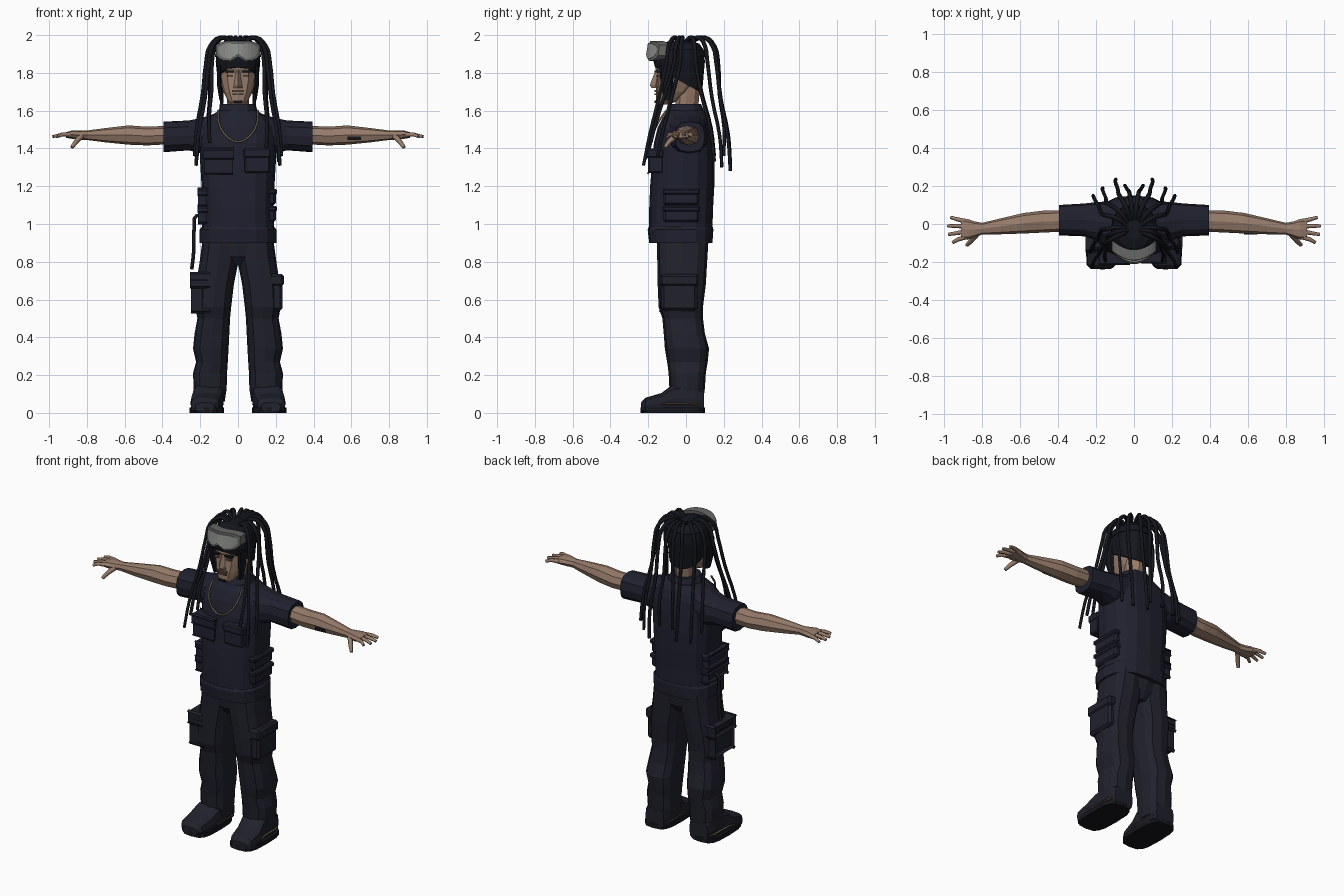
import bpy, bmesh, math
from mathutils import Vector


def material(name, r, g, b):
    m = bpy.data.materials.new(name)
    m.diffuse_color = (r, g, b, 1)
    return m


SHIRT = material("navy shirt", 0.014, 0.015, 0.028)
PANTS = material("dark trousers", 0.014, 0.015, 0.024)
HAIR = material("black hair", 0.007, 0.008, 0.012)
SKIN = material("skin", 0.31, 0.20, 0.145)
BROWN = material("brown trim", 0.15, 0.095, 0.06)
FRAME = material("goggle frame grey", 0.13, 0.135, 0.13)
LENS = material("goggle lens grey", 0.27, 0.28, 0.26)
CHAIN = material("dull chain", 0.13, 0.11, 0.075)


def finish(name, bm, mat):
    bmesh.ops.recalc_face_normals(bm, faces=bm.faces)
    me = bpy.data.meshes.new(name)
    bm.to_mesh(me)
    bm.free()
    me.materials.append(mat)
    ob = bpy.data.objects.new(name, me)
    bpy.context.collection.objects.link(ob)
    return ob


def loft(name, axis, rings, mat, n=12, p=2.6, side=1, shape=None):
    """Skin rounded rings (t, a0, a1, b0, b1) along an axis; side=-1 mirrors."""
    bm = bmesh.new()
    loops = []
    for i, (t, a0, a1, b0, b1) in enumerate(rings):
        loop = []
        for k in range(n):
            ang = 2 * math.pi * k / n
            c, s = round(math.cos(ang), 6), round(math.sin(ang), 6)
            a = (a0 + a1) / 2 + (a1 - a0) / 2 * math.copysign(abs(c) ** (2 / p), c)
            b = (b0 + b1) / 2 + (b1 - b0) / 2 * math.copysign(abs(s) ** (2 / p), s)
            co = {"x": (t, a, b), "y": (a, t, b), "z": (a, b, t)}[axis]
            co = shape(i, *co) if shape else co
            loop.append(bm.verts.new((co[0] * side, co[1], co[2])))
        loops.append(loop)
    for l0, l1 in zip(loops, loops[1:]):
        for k in range(n):
            bm.faces.new((l0[k], l0[(k + 1) % n], l1[(k + 1) % n], l1[k]))
    bm.faces.new(loops[0])
    bm.faces.new(loops[-1])
    return finish(name, bm, mat)


def sym(rings):
    return [(t, -w, w, y0, y1) for t, w, y0, y1 in rings]


def box(name, lo, hi, mat, side=1, bevel=0.008):
    bm = bmesh.new()
    bmesh.ops.create_cube(bm, size=1)
    for v in bm.verts:
        q = [lo[i] + (v.co[i] + 0.5) * (hi[i] - lo[i]) for i in range(3)]
        v.co = (q[0] * side, q[1], q[2])
    if bevel:
        bmesh.ops.bevel(bm, geom=bm.edges[:], offset=bevel, segments=1, affect='EDGES')
    return finish(name, bm, mat)


def tube(name, pts, r, mat, side=1, tip=1.0, res=1, steps=3):
    """Round cord through the points, tapering to the tip."""
    cu = bpy.data.curves.new(name, 'CURVE')
    cu.dimensions = '3D'
    cu.bevel_depth, cu.bevel_resolution = r, res
    cu.resolution_u, cu.use_fill_caps = steps, True
    sp = cu.splines.new('BEZIER')
    sp.bezier_points.add(len(pts) - 1)
    for i, (bp, q) in enumerate(zip(sp.bezier_points, pts)):
        bp.co = (q[0] * side, q[1], q[2])
        bp.handle_left_type = bp.handle_right_type = 'AUTO'
        bp.radius = 1 + (tip - 1) * i / (len(pts) - 1)
    ob = bpy.data.objects.new(name, cu)
    cu.materials.append(mat)
    bpy.context.collection.objects.link(ob)
    bpy.context.view_layer.objects.active = ob
    ob.select_set(True)
    bpy.ops.object.convert(target='MESH')
    bpy.context.object.select_set(False)


# Shirt, hem band and collar
loft("shirt", "z", sym([(0.97, .19, -.195, .14), (1.08, .188, -.195, .143), (1.2, .193, -.19, .15),
     (1.32, .2, -.18, .15), (1.43, .205, -.17, .145), (1.51, .2, -.15, .135),
     (1.56, .165, -.125, .12), (1.6, .1, -.095, .095)]), SHIRT, 16)
loft("shirt_hem", "z", sym([(.9, .203, -.195, .14), (.97, .203, -.203, .145), (.985, .192, -.197, .142)]), SHIRT, 16)
loft("collar", "z", sym([(1.57, .112, -.105, .1), (1.605, .102, -.098, .092), (1.635, .088, -.085, .08)]), SHIRT, 12, 2.2)
loft("pelvis", "z", sym([(.78, .07, -.11, .08), (.83, .17, -.145, .11), (.93, .185, -.155, .12)]), PANTS, 12)

# Neck and head
loft("neck", "z", sym([(1.55, .06, -.05, .07), (1.64, .058, -.06, .07), (1.75, .065, -.06, .08)]), SKIN, 10, 2)
loft("head", "z", sym([(1.632, .035, -.145, -.09), (1.65, .053, -.16, -.05), (1.7, .078, -.16, .02),
     (1.76, .095, -.155, .07), (1.8, .098, -.152, .08), (1.82, .098, -.162, .08), (1.9, .09, -.15, .08)]), SKIN, 12, 2.5)
loft("nose", "z", [(1.72, -.024, .024, -.182, -.13), (1.735, -.022, .022, -.192, -.13),
     (1.81, -.01, .01, -.163, -.13)], SKIN, 4, 2)
box("mouth", (-.03, -.167, 1.684), (.03, -.15, 1.692), BROWN, bevel=0)
box("moustache", (-.032, -.168, 1.7), (.032, -.15, 1.709), BROWN, bevel=0)
box("goatee", (-.02, -.166, 1.64), (.02, -.15, 1.653), HAIR, bevel=0)


# Knitted hat, its lower edge sloping down to the back
def slope(i, x, y, z):
    return (x, y, 1.74 - 0.55 * y) if i == 0 else (x, y, z)


loft("hat", "z", sym([(1.74, .108, -.165, .085), (1.86, .118, -.172, .1), (1.92, .112, -.16, .095),
     (1.955, .085, -.13, .07), (1.972, .04, -.08, .02)]), HAIR, 16, 2.3, shape=slope)
loft("goggle_strap", "z", sym([(1.885, .122, -.176, .104), (1.925, .117, -.168, .101)]), HAIR, 16, 2.3)


# Goggles wrapped around the brow
def goggles(name, grow, front, mat):
    bm = bmesh.new()
    cols = []
    for k in range(13):
        t = -1 + k / 6
        x = (.108 + grow) * t
        hi = 1.962 + grow - .022 * t ** 4
        lo = 1.872 - grow + .022 * max(0, 1 - 3 * abs(t)) + .028 * t ** 6
        col = []
        for z, d in ((lo, 0), (hi, 0), (hi, .055), (lo, .055)):
            y = front + .055 * t * t + d + .25 * max(0, z - 1.92)
            col.append(bm.verts.new((x, y, z)))
        cols.append(col)
    for c0, c1 in zip(cols, cols[1:]):
        for j in range(4):
            bm.faces.new((c0[j], c0[(j + 1) % 4], c1[(j + 1) % 4], c1[j]))
    bm.faces.new(cols[0])
    bm.faces.new(cols[-1])
    finish(name, bm, mat)


goggles("goggle_frame", .008, -.203, FRAME)
goggles("goggle_lens", -.004, -.211, LENS)

# Dreadlocks: where each leaves the head, and its tip
DREADS = [(.15, -.1, .222, -.225, 1.31), (.135, -.06, .15, -.195, 1.4), (.165, -.03, .23, -.15, 1.36),
          (.165, .05, .215, .15, 1.33), (.14, .11, .165, .19, 1.3), (.08, .155, .095, .235, 1.28),
          (.025, .165, .045, .2, 1.36)]

for s in (1, -1):
    tag = "left" if s > 0 else "right"
    for i, (ex, ey, tx, ty, tz) in enumerate(DREADS):
        z = tz + (.03 if s < 0 and i % 2 else 0)
        mid = [(ex + (tx - ex) * f, ey + (ty - ey) * f, 1.86 + (z - 1.86) * f) for f in (.35, .7)]
        mid[1] = (mid[1][0] + .008, mid[1][1] + (.012 if ty > 0 else -.004), mid[1][2])
        tube(f"{tag}_dreadlock_{i + 1}", [(ex * .2, ey * .2 - .02, 1.955), (ex * .55, ey * .6, 1.988),
             (ex * .9, ey * .92, 1.94), (ex * 1.02, ey * 1.03, 1.86), *mid, (tx, ty, z)], .0125, HAIR, s, .75)
    loft(f"{tag}_side_hair", "z", [(1.655, .078, .098, -.115, -.075), (1.74, .088, .112, -.135, -.07),
         (1.84, .09, .112, -.14, -.06)], HAIR, 8, side=s)
    box(f"{tag}_eyebrow", (.02, -.166, 1.802), (.068, -.14, 1.812), HAIR, s, 0)
    box(f"{tag}_eye", (.026, -.16, 1.78), (.058, -.14, 1.79), BROWN, s, 0)

    # Sleeve, arm and hand
    loft(f"{tag}_sleeve", "x", [(.1, -.11, .115, 1.38, 1.592), (.2, -.085, .115, 1.375, 1.56),
         (.26, -.065, .108, 1.39, 1.548), (.395, -.06, .1, 1.38, 1.542)], SHIRT, 12, side=s)
    loft(f"{tag}_arm", "x", [(.37, -.04, .072, 1.422, 1.52), (.48, -.045, .07, 1.416, 1.515),
         (.58, -.05, .058, 1.42, 1.522), (.7, -.054, .03, 1.432, 1.508), (.8, -.056, .006, 1.445, 1.495),
         (.84, -.07, .014, 1.446, 1.495), (.875, -.083, .026, 1.45, 1.496), (.91, -.08, .028, 1.456, 1.486)],
         SKIN, 8, 2.4, s)
    for name, y0, tx, ty in (("index", -.068, .955, -.098), ("middle", -.04, .978, -.055),
                             ("ring", -.012, .982, -.01), ("little", .014, .965, .035)):
        tube(f"{tag}_{name}_finger", [(.885, y0, 1.473), (.93, (y0 + ty) / 2, 1.474), (tx, ty, 1.463)],
             .013, SKIN, s, .65, 1, 1)
    tube(f"{tag}_thumb", [(.83, -.055, 1.465), (.858, -.09, 1.435), (.88, -.112, 1.405)], .016, SKIN, s, .6, 1, 1)

    # Chest pockets with flaps, side pouches
    box(f"{tag}_chest_pocket", (.035, -.2, 1.27), (.17, -.12, 1.39), SHIRT, s)
    box(f"{tag}_chest_flap", (.03, -.207, 1.35), (.175, -.12, 1.4), SHIRT, s)
    for k, z in enumerate((1.01, 1.1)):
        box(f"{tag}_side_pouch_{k + 1}", (.14, -.12, z), (.2, .07, z + .075), SHIRT, s, .012)
        box(f"{tag}_side_flap_{k + 1}", (.14, -.125, z + .055), (.207, .075, z + .085), SHIRT, s)

    # Trouser leg with cargo pocket
    loft(f"{tag}_leg", "z", [(.06, .07, .225, -.075, .09), (.13, .06, .235, -.088, .1), (.21, .058, .238, -.092, .105),
         (.27, .054, .222, -.1, .115), (.34, .05, .238, -.112, .122), (.42, .046, .23, -.118, .1),
         (.5, .042, .215, -.125, .09), (.56, .036, .226, -.145, .09), (.68, .022, .222, -.15, .105),
         (.8, -.002, .203, -.152, .112), (.93, -.002, .186, -.155, .12)], PANTS, 12, 2.8, s)
    box(f"{tag}_cargo_pocket", (.16, -.13, .54), (.236, .06, .7), PANTS, s, .014)
    box(f"{tag}_cargo_flap", (.16, -.138, .67), (.243, .068, .735), PANTS, s, .012)

    # Boot, sole and trim
    loft(f"{tag}_boot", "y", [(-.238, .125, .225, .005, .055), (-.215, .1, .25, 0, .08), (-.13, .085, .252, 0, .105),
         (-.07, .075, .24, 0, .15), (.05, .075, .235, 0, .15), (.095, .09, .22, 0, .13)], PANTS, 12, 3.5, s)
    loft(f"{tag}_sole", "z", [(0, .075, .256, -.24, .1), (.028, .075, .256, -.24, .1)], HAIR, 16, 3.5, s)
    loft(f"{tag}_boot_trim", "y", [(-.13, .085, .255, .04, .055), (-.07, .074, .245, .04, .055),
         (.05, .073, .24, .038, .053), (.08, .085, .225, .038, .053)], BROWN, 8, 5, s)

# Necklace
tube("necklace", [(-.105, -.105, 1.6), (-.1, -.152, 1.53), (-.055, -.178, 1.46), (0, -.182, 1.435),
     (.055, -.178, 1.46), (.1, -.152, 1.53), (.105, -.105, 1.6)], .006, CHAIN)
# Hanging strap at the right hip and a forearm mark
tube("hanging_strap", [(-.185, .0, 1.03), (-.218, .0, 1.045), (-.232, .0, .98), (-.235, .0, .85),
     (-.245, .0, .76)], .011, HAIR)
box("forearm_mark", (.58, -.054, 1.445), (.65, -.046, 1.463), HAIR, bevel=0)
